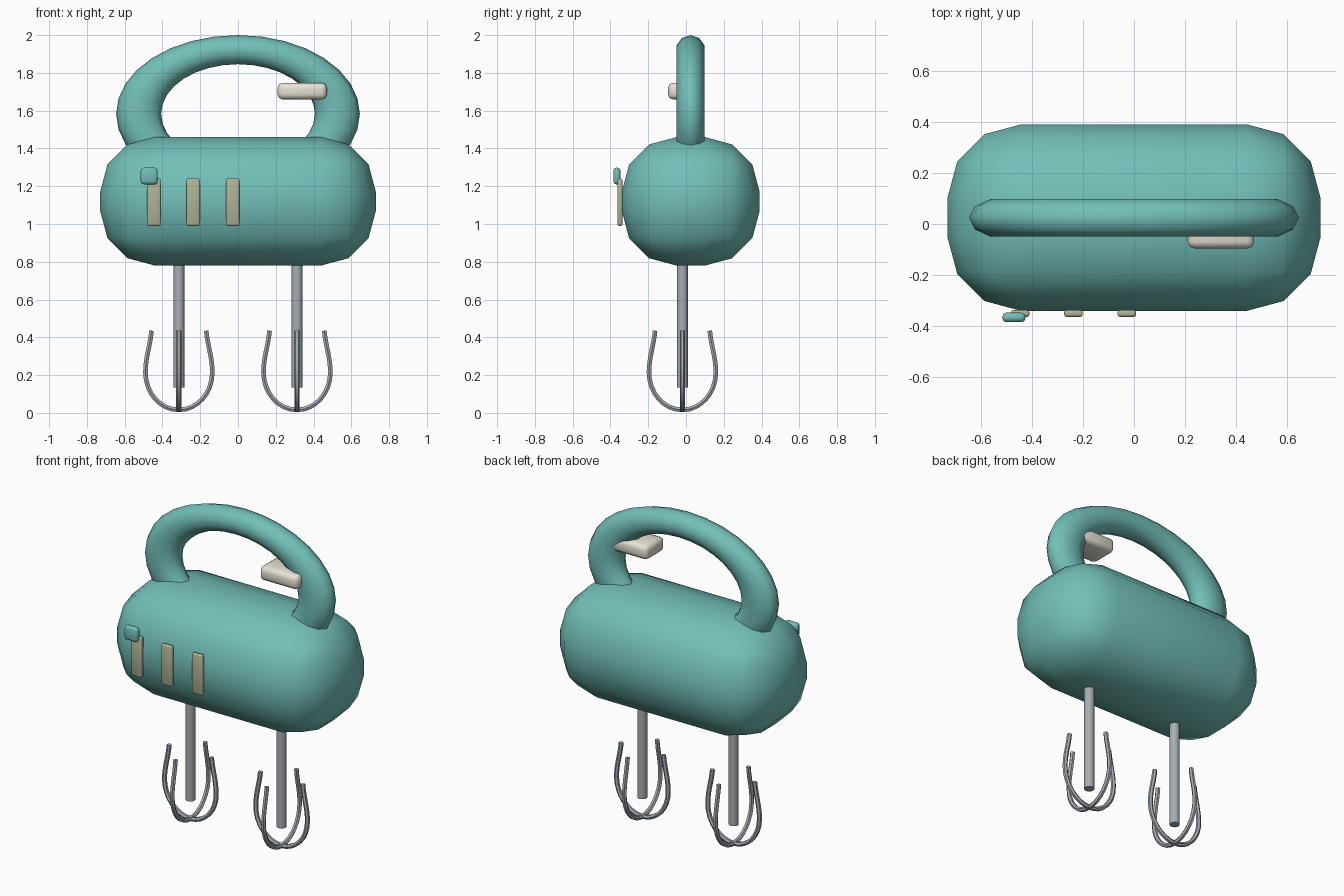
import bpy, math

if "Cube" in bpy.data.objects:
    bpy.data.objects.remove(bpy.data.objects["Cube"])


def material(name, rgb):
    m = bpy.data.materials.new(name)
    m.diffuse_color = (*rgb, 1)
    m.use_nodes = True
    m.node_tree.nodes["Principled BSDF"].inputs["Base Color"].default_value = m.diffuse_color
    return m


TEAL = material("teal", (0.17, 0.52, 0.48))
CREAM = material("cream", (0.80, 0.76, 0.66))
OLIVE = material("olive", (0.42, 0.45, 0.31))
STEEL = material("steel", (0.38, 0.42, 0.46))


def finish(name, mat, angle=None):
    o = bpy.context.object
    o.name = name
    o.data.materials.append(mat)
    if angle is None:
        bpy.ops.object.shade_smooth()
    else:
        bpy.ops.object.shade_smooth_by_angle(angle=math.radians(angle))
    return o


def rounded_box(name, lo, hi, bevel, segments, mat):
    """Box between two corners with rounded edges."""
    bpy.ops.mesh.primitive_cube_add(size=1, location=[(a + b) / 2 for a, b in zip(lo, hi)])
    o = bpy.context.object
    o.scale = [b - a for a, b in zip(lo, hi)]
    bpy.ops.object.transform_apply(location=False, rotation=False, scale=True)
    mod = o.modifiers.new("bevel", "BEVEL")
    mod.width, mod.segments = bevel, segments
    bpy.ops.object.modifier_apply(modifier="bevel")
    return finish(name, mat)


# Motor housing
rounded_box("body", (-0.73, -0.34, 0.78), (0.73, 0.39, 1.46), 0.29, 3, TEAL)

# Handle: stretched ring sunk into the housing
bpy.ops.mesh.primitive_torus_add(major_segments=32, minor_segments=10, major_radius=0.34,
                                 minor_radius=0.077, location=(0, 0.024, 1.583),
                                 rotation=(math.pi / 2, 0, 0))
bpy.context.object.scale = (1.547, 1, 1)
bpy.ops.object.transform_apply(location=False, rotation=True, scale=True)
finish("handle", TEAL)

# Speed lever, side button and vents
rounded_box("speed_lever", (0.21, -0.095, 1.66), (0.47, 0.085, 1.747), 0.025, 2, CREAM)
rounded_box("side_button", (-0.515, -0.384, 1.21), (-0.425, -0.347, 1.298), 0.015, 2, TEAL)
for i, x in enumerate((-0.445, -0.237, -0.028)):
    rounded_box(f"vent_{i + 1}", (x - 0.036, -0.363, 0.99), (x + 0.036, -0.337, 1.24),
                0.008, 2, OLIVE)


def wire_loop(name, x, y, turn):
    """Open U-shaped wire; bezier points as (handle in, point, handle out)."""
    half = [((-0.142, 0.47), (-0.145, 0.435), (-0.151, 0.36)),
            ((-0.177, 0.295), (-0.177, 0.215), (-0.177, 0.105)),
            ((-0.098, 0.016), (0, 0.016), (0.098, 0.016))]
    mirrored = [tuple((-p[0], p[1]) for p in reversed(t)) for t in reversed(half[:2])]
    curve = bpy.data.curves.new(name, "CURVE")
    curve.dimensions = "3D"
    curve.bevel_depth, curve.bevel_resolution = 0.014, 1
    curve.resolution_u, curve.use_fill_caps = 8, True
    spline = curve.splines.new("BEZIER")
    spline.bezier_points.add(4)
    for bp, (a, p, b) in zip(spline.bezier_points, half + mirrored):
        bp.handle_left_type = bp.handle_right_type = "FREE"
        bp.co = (p[0], 0, p[1])
        bp.handle_left = (a[0], 0, a[1])
        bp.handle_right = (b[0], 0, b[1])
    o = bpy.data.objects.new(name, curve)
    bpy.context.collection.objects.link(o)
    o.location, o.rotation_euler = (x, y, 0), (0, 0, turn)
    bpy.ops.object.select_all(action="DESELECT")
    o.select_set(True)
    bpy.context.view_layer.objects.active = o
    bpy.ops.object.convert(target="MESH")
    finish(name, STEEL, 50)


# Two beaters: shaft plus crossed wire loops
for side, x in (("left", -0.313), ("right", 0.312)):
    bpy.ops.mesh.primitive_cylinder_add(vertices=16, radius=0.029, depth=0.735,
                                        location=(x, -0.019, 0.5025))
    finish(f"{side}_beater_shaft", STEEL, 40)
    for i in range(2):
        wire_loop(f"{side}_beater_wire_{i + 1}", x, -0.019, i * math.pi / 2)
